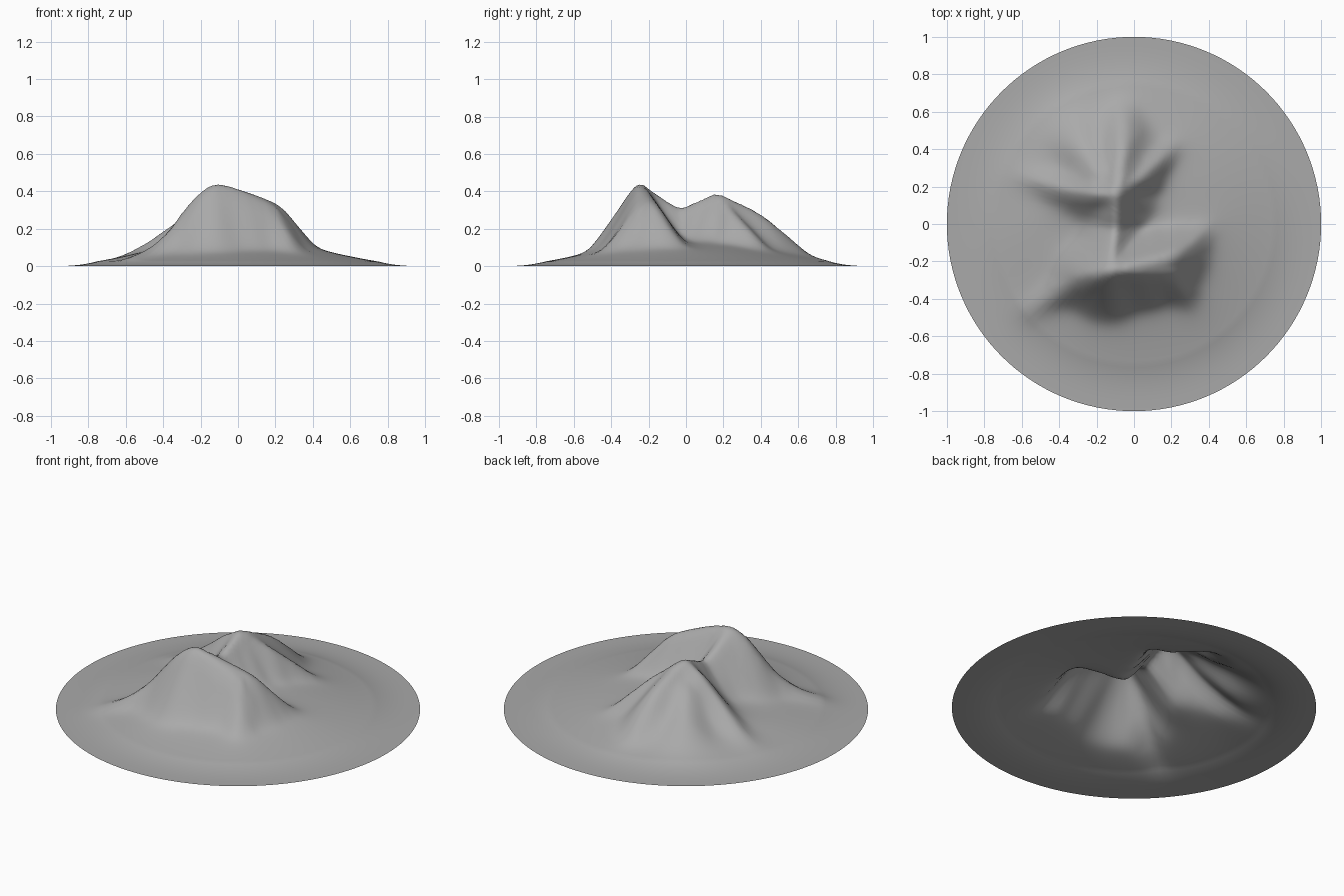
import bpy
import math
from mathutils import Vector

cube = bpy.data.objects.get("Cube")
if cube:
    bpy.data.objects.remove(cube, do_unlink=True)

RINGS, SPOKES = 56, 128
CREST_LIFT = 0.025      # makes up for the height lost by softening

# Crest lines of the two peaks: side slope, then points along the crest
front_peak = (-.13, -.25, .45)
back_peak = (-.1, .16, .385)
crests = {
    "saddle": (1.3, [(-.12, -.18, .4), (-.11, -.1, .335), (-.1, -.03, .295), (-.1, .07, .34), back_peak]),
    "south_west_spur": (1.7, [front_peak, (-.2, -.27, .41), (-.26, -.28, .34), (-.33, -.32, .23),
                              (-.41, -.37, .16), (-.51, -.43, .09), (-.61, -.49, .04)]),
    "east_spur": (1.5, [front_peak, (.1, -.2, .375), (.22, -.17, .33), (.3, -.11, .23),
                        (.38, -.04, .12)]),
    "south_east_buttress": (1.6, [front_peak, (.05, -.26, .38), (.19, -.25, .33),
                                  (.25, -.34, .21), (.3, -.43, .09)]),
    "west_spur": (1.5, [back_peak, (-.2, .16, .34), (-.3, .17, .26), (-.42, .2, .18),
                        (-.52, .23, .11), (-.62, .26, .05)]),
    "north_spur": (1.3, [back_peak, (-.08, .25, .35), (-.07, .33, .32), (-.06, .42, .27),
                         (-.06, .5, .2), (-.06, .57, .14), (-.05, .64, .06)]),
    "north_east_spur": (1.6, [back_peak, (.04, .25, .29), (.13, .34, .2), (.21, .41, .11)]),
    "north_west_rib": (.8, [(-.19, .27, .29), (-.27, .4, .18), (-.33, .53, .06)]),
}

# Split every crest into straight segments with a side slope
segments = []
for slope, points in crests.values():
    for (ax, ay, az), (bx, by, bz) in zip(points, points[1:]):
        dx, dy = bx - ax, by - ay
        segments.append((ax, ay, az, dx, dy, bz - az, dx * dx + dy * dy, slope))


def crest_height(x, y):
    """Highest of the slopes falling away from the crests."""
    best = -1.0
    for ax, ay, az, dx, dy, dz, length_sq, slope in segments:
        px, py = x - ax, y - ay
        t = min(1, max(0, (px * dx + py * dy) / length_sq))
        dist = math.hypot(px - t * dx, py - t * dy)
        best = max(best, az + t * dz - slope * dist)
    return best + CREST_LIFT


# Small stencil that rounds the crests and valleys
stencil = [(0, 0)]
for radius in (.02, .045):
    for k in range(6):
        angle = k * math.tau / 6 + radius * 20
        stencil.append((radius * math.cos(angle), radius * math.sin(angle)))


def terrain_height(x, y):
    """Softened crests, softer further out, blended into an apron that meets the rim."""
    r = math.hypot(x, y)
    spread = .6 + 2.2 * r
    hill = sum(crest_height(x + u * spread, y + v * spread) for u, v in stencil) / len(stencil)
    apron = .12 * (1 - min(1, r) ** 2) ** 2
    blend = (hill + apron + math.hypot(hill - apron, .06)) / 2
    return blend * min(1, (1 - r) * 4)


# Round terrain sheet, open underneath
verts = [Vector((0, 0, terrain_height(0, 0)))]
for i in range(1, RINGS + 1):
    for j in range(SPOKES):
        angle = j * math.tau / SPOKES
        x, y = i / RINGS * math.cos(angle), i / RINGS * math.sin(angle)
        verts.append(Vector((x, y, max(0, terrain_height(x, y)))))

faces = []
for j in range(SPOKES):
    k = (j + 1) % SPOKES
    faces.append((0, 1 + j, 1 + k))
    for i in range(RINGS - 1):
        inner, outer = 1 + i * SPOKES, 1 + (i + 1) * SPOKES
        faces.append((inner + j, outer + j, outer + k, inner + k))

mesh = bpy.data.meshes.new("mountain_terrain")
mesh.from_pydata(verts, [], faces)
mesh.update()
mesh.shade_smooth()
terrain = bpy.data.objects.new("mountain_terrain", mesh)
bpy.context.collection.objects.link(terrain)

# Plain grey rock
rock = bpy.data.materials.new("rock_grey")
rock.use_nodes = True
grey = (.4, .4, .4, 1)
rock.diffuse_color = grey
rock.node_tree.nodes["Principled BSDF"].inputs["Base Color"].default_value = grey
mesh.materials.append(rock)
